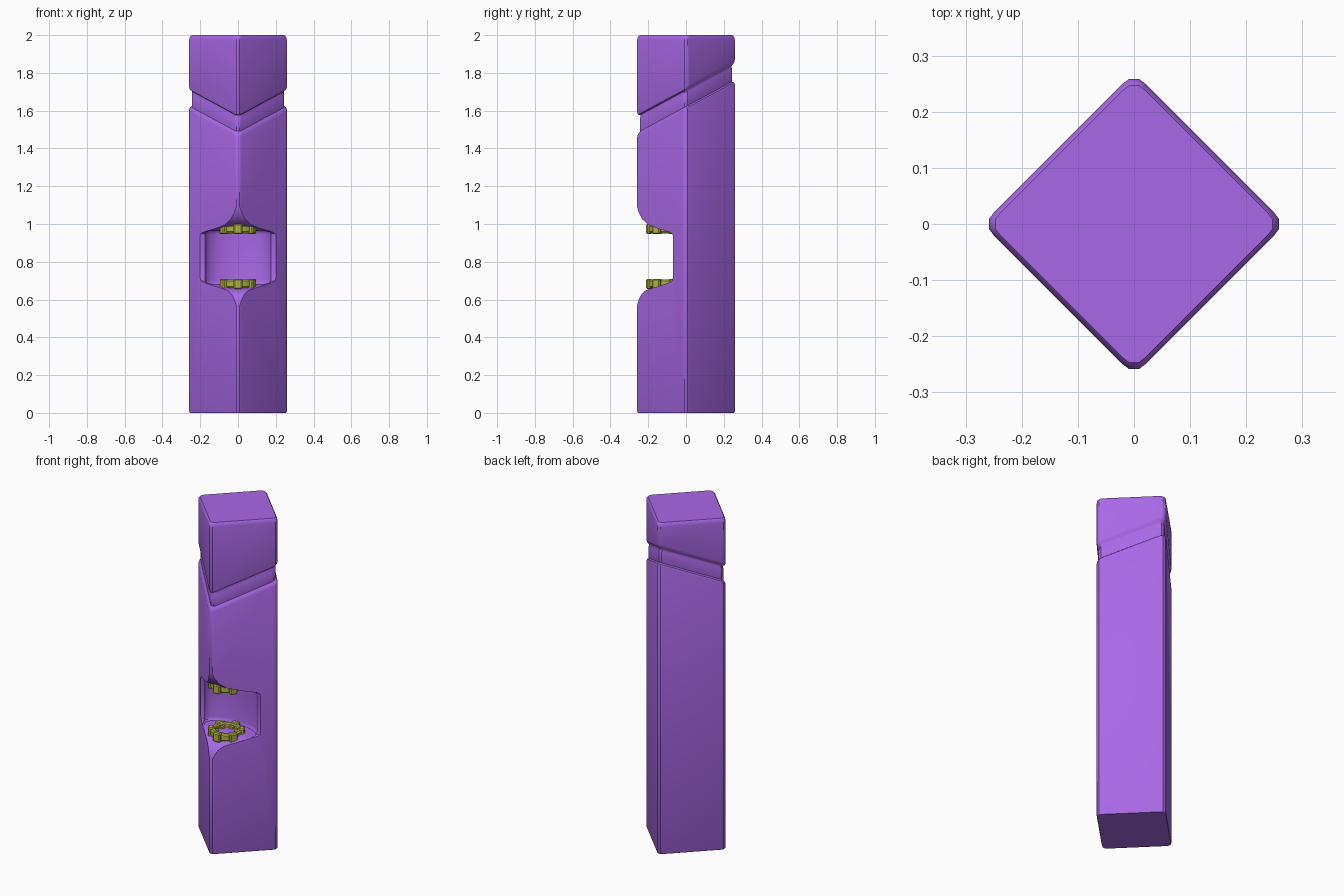
import bpy, bmesh
from math import sin, cos, pi
from mathutils import Matrix

if "Cube" in bpy.data.objects:
    bpy.data.objects.remove(bpy.data.objects["Cube"])


def material(name, rgb):
    m = bpy.data.materials.new(name)
    m.diffuse_color = (*rgb, 1)
    m.use_nodes = True
    m.node_tree.nodes["Principled BSDF"].inputs["Base Color"].default_value = m.diffuse_color
    return m


PURPLE = material("purple_shell", (0.40, 0.14, 0.80))
YELLOW = material("yellow_metal", (0.45, 0.45, 0.06))


def make(name, bm, mat=None):
    bmesh.ops.recalc_face_normals(bm, faces=bm.faces)
    me = bpy.data.meshes.new(name)
    bm.to_mesh(me)
    bm.free()
    ob = bpy.data.objects.new(name, me)
    bpy.context.collection.objects.link(ob)
    if mat:
        me.materials.append(mat)
    return ob


def activate(ob):
    bpy.ops.object.select_all(action='DESELECT')
    ob.select_set(True)
    bpy.context.view_layer.objects.active = ob


def loft(bm, rings, closed=False):
    vs = [[bm.verts.new(p) for p in r] for r in rings]
    n = len(vs[0])
    pairs = list(zip(vs, vs[1:])) + ([(vs[-1], vs[0])] if closed else [])
    for a, b in pairs:
        for i in range(n):
            bm.faces.new((a[i], a[(i + 1) % n], b[(i + 1) % n], b[i]))
    if not closed:
        bm.faces.new(vs[0])
        bm.faces.new(vs[-1])


def diamond(inset, z, slope=0.0):
    # diamond cross-section with small rounded corners
    pts = []
    for k in range(4):
        c, s = cos(k * pi / 2), sin(k * pi / 2)
        for u, v in ((0.250, -0.020), (0.2585, -0.009), (0.2585, 0.009), (0.250, 0.020)):
            u -= inset
            pts.append((u * c - v * s, u * s + v * c))
    return [(x, y, z + slope * y) for x, y in pts]


# post: diamond column with a slanted groove near the top
S = 0.54
bm = bmesh.new()
loft(bm, [diamond(0.004, 0), diamond(0, 0.008),
          diamond(0, 1.60, S), diamond(0.005, 1.613, S), diamond(0.016, 1.622, S),
          diamond(0.014, 1.635, S), diamond(0.014, 1.69, S), diamond(0.018, 1.70, S),
          diamond(0.016, 1.708, S), diamond(0.004, 1.716, S), diamond(0, 1.73, S),
          diamond(0, 1.975), diamond(0.004, 1.992), diamond(0.012, 2.0)])
post = make("post", bm, PURPLE)

# cutter for the flared notch across the front corner
profile = [(-0.4, 0.54), (-0.262, 0.54), (-0.259, 0.57), (-0.25, 0.60), (-0.237, 0.627),
           (-0.215, 0.648), (-0.15, 0.670), (-0.085, 0.692), (-0.074, 0.699), (-0.07, 0.712),
           (-0.07, 0.938), (-0.074, 0.950), (-0.085, 0.957), (-0.15, 0.976), (-0.20, 0.996),
           (-0.232, 1.025), (-0.25, 1.06), (-0.259, 1.09), (-0.262, 1.12), (-0.4, 1.12)]
bm = bmesh.new()
loft(bm, [[(x, y, z) for y, z in profile] for x in (-0.5, 0.5)])
notch = make("notch_cutter", bm)

# cutter for the concave back of the notch
bm = bmesh.new()
N = 48
loft(bm, [[(k * 0.175 * cos(2 * pi * i / N), -0.075 + k * 0.085 * sin(2 * pi * i / N), z)
           for i in range(N)]
          for k, z in ((0.93, 0.683), (0.98, 0.69), (1, 0.705), (1, 0.945), (0.98, 0.957), (0.93, 0.963))])
hollow = make("hollow_cutter", bm)

for cutter in (notch, hollow):
    cutter.hide_render = True
    mod = post.modifiers.new("cut", 'BOOLEAN')
    mod.operation = 'DIFFERENCE'
    mod.solver = 'EXACT'
    mod.object = cutter
    activate(post)
    bpy.ops.object.modifier_apply(modifier=mod.name)
    bpy.data.objects.remove(cutter)
activate(post)
bpy.ops.object.shade_smooth_by_angle(angle=0.6)


# lugged ring: hollow collar, six outer lugs, recessed floor and inner studs
def lugged_ring(name, z, up):
    bm = bmesh.new()
    M = 24
    section = [(0.080, -0.022), (0.088, -0.014), (0.088, 0.014), (0.080, 0.022),
               (0.066, 0.022), (0.060, 0.016), (0.060, -0.022)]
    loft(bm, [[(r * cos(2 * pi * i / M), r * sin(2 * pi * i / M), h) for i in range(M)]
              for r, h in section], closed=True)
    bmesh.ops.create_cone(bm, cap_ends=True, segments=M, radius1=0.062, radius2=0.062,
                          depth=0.012, matrix=Matrix.Translation((0, 0, -0.014)))
    for k in range(6):
        turn = Matrix.Rotation(-pi / 2 + k * pi / 3, 4, 'Z')
        lug = bmesh.ops.create_cube(bm, size=1, matrix=turn @ Matrix.Translation((0.085, 0, 0))
                                    @ Matrix.Diagonal((0.032, 0.046, 0.054, 1)))
        edges = {e for v in lug["verts"] for e in v.link_edges}
        bmesh.ops.bevel(bm, geom=list(edges), offset=0.006, segments=1, affect='EDGES')
        bmesh.ops.create_cube(bm, size=1, matrix=turn @ Matrix.Translation((0.053, 0, -0.002))
                              @ Matrix.Diagonal((0.022, 0.022, 0.026, 1)))
    ob = make(name, bm, YELLOW)
    ob.location = (0, -0.11, z)
    if not up:
        ob.rotation_euler = (0, pi, 0)
    activate(ob)
    bpy.ops.object.shade_smooth_by_angle(angle=0.5)


lugged_ring("lower_ring", 0.683, True)
lugged_ring("upper_ring", 0.973, False)
